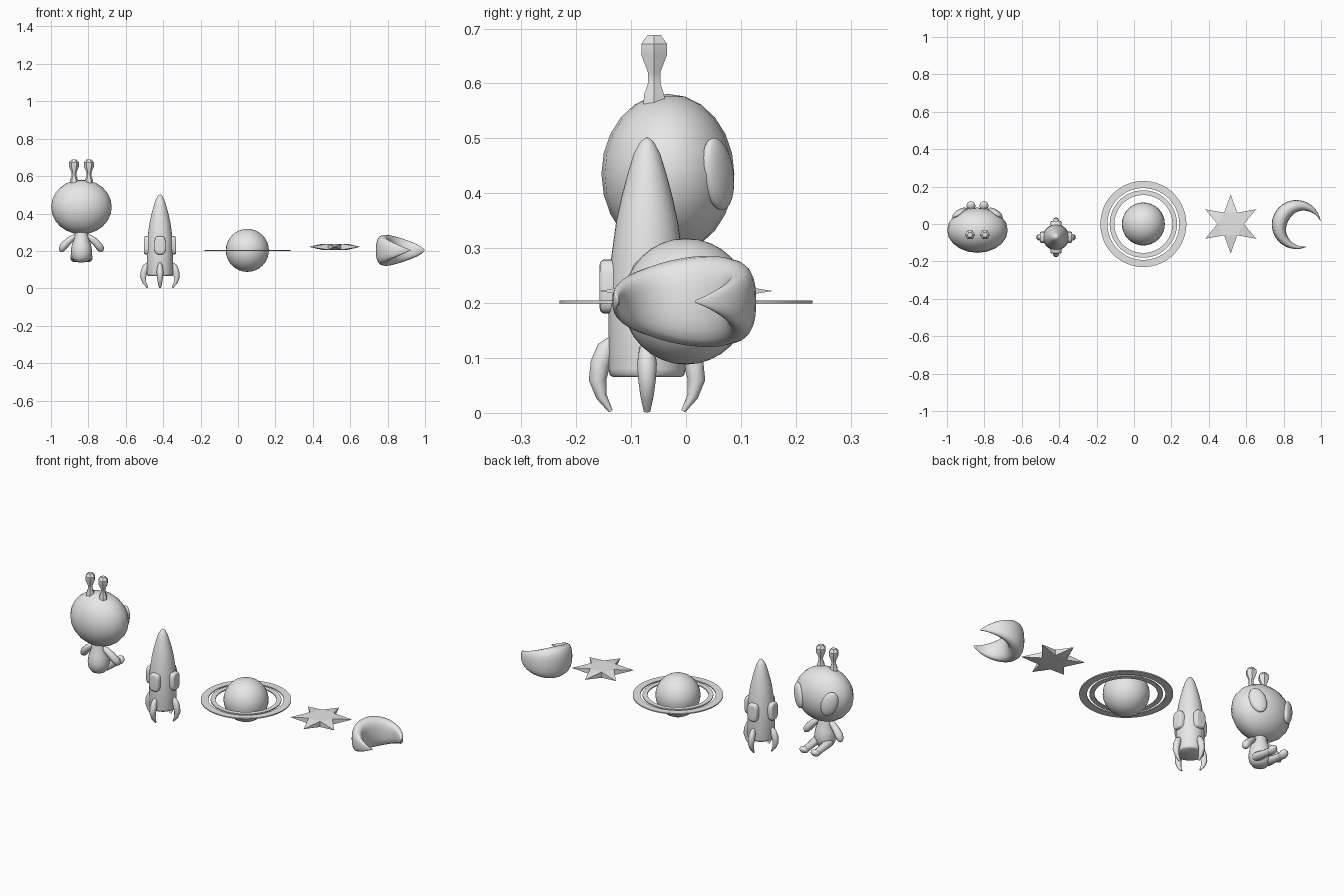
import bpy, bmesh
from math import sin, cos, pi, radians
from mathutils import Vector, Matrix

cube = bpy.data.objects.get("Cube")
if cube:
    bpy.data.objects.remove(cube, do_unlink=True)

grey = bpy.data.materials.new("plain_grey")
grey.use_nodes = True
grey.diffuse_color = (0.8, 0.8, 0.8, 1)
grey.node_tree.nodes["Principled BSDF"].inputs["Base Color"].default_value = (0.8, 0.8, 0.8, 1)


def finish(name, bm, smooth=True, angle=50):
    bmesh.ops.recalc_face_normals(bm, faces=bm.faces)
    mesh = bpy.data.meshes.new(name)
    bm.to_mesh(mesh)
    bm.free()
    mesh.materials.append(grey)
    obj = bpy.data.objects.new(name, mesh)
    bpy.context.collection.objects.link(obj)
    if smooth:
        bpy.ops.object.select_all(action='DESELECT')
        obj.select_set(True)
        bpy.context.view_layer.objects.active = obj
        bpy.ops.object.shade_smooth_by_angle(angle=radians(angle))
    return obj


def loft(name, rings, closed=False, smooth=True, angle=50):
    """Skin a list of rings of points; cap the ends unless closed."""
    bm = bmesh.new()
    rows = [[bm.verts.new(p) for p in ring] for ring in rings]
    n = len(rows[0])
    pairs = list(zip(rows, rows[1:])) + ([(rows[-1], rows[0])] if closed else [])
    for a, b in pairs:
        for i in range(n):
            j = (i + 1) % n
            bm.faces.new((a[i], a[j], b[j], b[i]))
    if not closed:
        bm.faces.new(rows[0])
        bm.faces.new(rows[-1])
    return finish(name, bm, smooth, angle)


def lathe(name, centre, profile, sides, **kw):
    """Stack of circles from (radius, z) pairs."""
    x, y = centre
    return loft(name, [[(x + r * cos(2 * pi * i / sides), y + r * sin(2 * pi * i / sides), z)
                        for i in range(sides)] for r, z in profile], **kw)


def ball(name, loc, size, rot=None, u=20, v=14):
    bm = bmesh.new()
    bmesh.ops.create_uvsphere(bm, u_segments=u, v_segments=v, radius=1)
    m = Matrix.Translation(loc) @ (rot or Matrix()) @ Matrix.Diagonal((*size, 1))
    bmesh.ops.transform(bm, matrix=m, verts=bm.verts)
    return finish(name, bm, angle=80)


def limb(name, origin, path, side, sides=12):
    """Tapered tube; path rows are (point, half width across, half depth), side is the across axis."""
    pts = [Vector(p[0]) for p in path]
    rings = []
    for k, (_, w, d) in enumerate(path):
        tangent = (pts[min(k + 1, len(pts) - 1)] - pts[max(k - 1, 0)]).normalized()
        u = (side - tangent * side.dot(tangent)).normalized()
        v = tangent.cross(u)
        rings.append([Vector(origin) + pts[k] + u * w * cos(2 * pi * i / sides)
                      + v * d * sin(2 * pi * i / sides) for i in range(sides)])
    return loft(name, rings, angle=70)


# Alien, sitting and looking towards the back
AX = -0.837
ball("alien_head", (AX, -0.033, 0.435), (0.162, 0.121, 0.146), u=20, v=12)
lathe("alien_body", (AX, -0.04),
      [(0.012, 0.138), (0.038, 0.145), (0.053, 0.168), (0.057, 0.2),
       (0.051, 0.235), (0.04, 0.265), (0.034, 0.3)], 16, angle=70)
for s, label in ((-1, "right"), (1, "left")):
    lathe(label + "_antenna", (AX + s * 0.04, -0.058),
          [(0.023, 0.56), (0.021, 0.58), (0.013, 0.6), (0.013, 0.62),
           (0.027, 0.652), (0.027, 0.672), (0.014, 0.688)], 6, angle=30)
    # Slanted eye lying on the head surface
    turn = Matrix.Rotation(-s * radians(33), 4, 'Z') @ Matrix.Rotation(s * radians(18), 4, 'Y')
    ball(label + "_eye", (AX + s * 0.095, 0.058, 0.435), (0.042, 0.02, 0.068), turn)
    limb(label + "_arm", (AX, -0.04, 0),
         [((s * 0.028, 0, 0.283), 0.008, 0.008), ((s * 0.045, 0, 0.273), 0.017, 0.015),
          ((s * 0.072, 0.005, 0.25), 0.021, 0.019), ((s * 0.095, 0.012, 0.225), 0.022, 0.021),
          ((s * 0.107, 0.018, 0.207), 0.017, 0.017), ((s * 0.112, 0.02, 0.197), 0.006, 0.006)],
         Vector((0, 1, 0)))
    limb(label + "_leg", (AX + s * 0.035, 0, 0),
         [((0, -0.05, 0.18), 0.012, 0.012), ((0, -0.02, 0.172), 0.024, 0.024),
          ((0, 0.04, 0.163), 0.02, 0.019), ((0, 0.085, 0.158), 0.02, 0.018)],
         Vector((1, 0, 0)))
    ball(label + "_foot", (AX + s * 0.035, 0.097, 0.16), (0.024, 0.027, 0.018),
         Matrix.Rotation(radians(30), 4, 'X'), 14, 10)

# Rocket
RX, RY = -0.417, -0.071
lathe("rocket_body", (RX, RY),
      [(0.062, 0.065), (0.068, 0.069), (0.07, 0.08), (0.07, 0.2), (0.067, 0.27),
       (0.056, 0.35), (0.046, 0.395), (0.036, 0.433), (0.024, 0.472), (0.012, 0.494),
       (0.002, 0.502)], 32, angle=60)
for k in range(4):
    a = k * pi / 2
    out, across = Vector((cos(a), sin(a), 0)), Vector((-sin(a), cos(a), 0))
    limb("rocket_fin_%d" % (k + 1), (RX, RY, 0),
         [(out * r + Vector((0, 0, z)), w, d) for r, z, w, d in
          ((0.062, 0.137, 0.006, 0.006), (0.074, 0.118, 0.014, 0.017),
           (0.085, 0.09, 0.018, 0.018), (0.09, 0.06, 0.016, 0.016),
           (0.083, 0.03, 0.012, 0.01), (0.066, 0.003, 0.006, 0.004))], across)
    # Raised rounded window pad
    rings = []
    for depth, scale in ((0.05, 1), (0.08, 1), (0.0855, 0.9), (0.0865, 0.75)):
        ring = []
        for i in range(24):
            t = 2 * pi * i / 24
            c, s = cos(t), sin(t)
            u = 0.03 * scale * abs(c) ** 0.6 * (1 if c > 0 else -1)
            w = 0.049 * scale * abs(s) ** 0.6 * (1 if s > 0 else -1)
            ring.append(Vector((RX, RY, 0.23 + w)) + out * depth + across * u)
        rings.append(ring)
    loft("rocket_window_%d" % (k + 1), rings)

# Ringed planet
PX = 0.05
ball("planet", (PX, 0, 0.203), (0.115, 0.115, 0.115), u=32, v=16)
for name, inner, outer in (("inner_ring", 0.155, 0.18), ("outer_ring", 0.192, 0.23)):
    lathe(name, (PX, 0), [(inner, 0.199), (outer, 0.199), (outer, 0.205), (inner, 0.205)],
          64, closed=True, angle=30)

# Six-pointed star: flat hexagon core with spikes thinning to points
bm = bmesh.new()


def polar(r, a, z):
    return bm.verts.new((0.517 + r * cos(a), r * sin(a), z))


top = [polar(0.07, i * pi / 3, 0.238) for i in range(6)]
low = [polar(0.07, i * pi / 3, 0.206) for i in range(6)]
tips = [polar(0.158, (i + 0.5) * pi / 3, 0.222) for i in range(6)]
bm.faces.new(top)
bm.faces.new(low)
for i in range(6):
    j = (i + 1) % 6
    for tri in ((top[i], top[j], tips[i]), (low[i], low[j], tips[i]),
                (top[i], low[i], tips[i]), (top[j], low[j], tips[i])):
        bm.faces.new(tri)
finish("star", bm, smooth=False)

# Crescent moon: tall in the middle of the arc, pointed at both ends
rings = []
for k in range(33):
    t = k / 32
    a = radians(9 + 285 * t)
    swell = max(sin(pi * t), 0.02)
    thick, tall = 0.042 * swell, 0.083 * swell ** 0.9
    ring = []
    for i in range(20):
        c, s = cos(2 * pi * i / 20), sin(2 * pi * i / 20)
        r = 0.131 - thick + thick * abs(c) ** 0.8 * (1 if c > 0 else -1)
        z = 0.203 + tall * abs(s) ** 0.8 * (1 if s > 0 else -1)
        ring.append((0.868 + r * cos(a), -0.003 + r * sin(a), z))
    rings.append(ring)
loft("crescent_moon", rings, angle=70)
